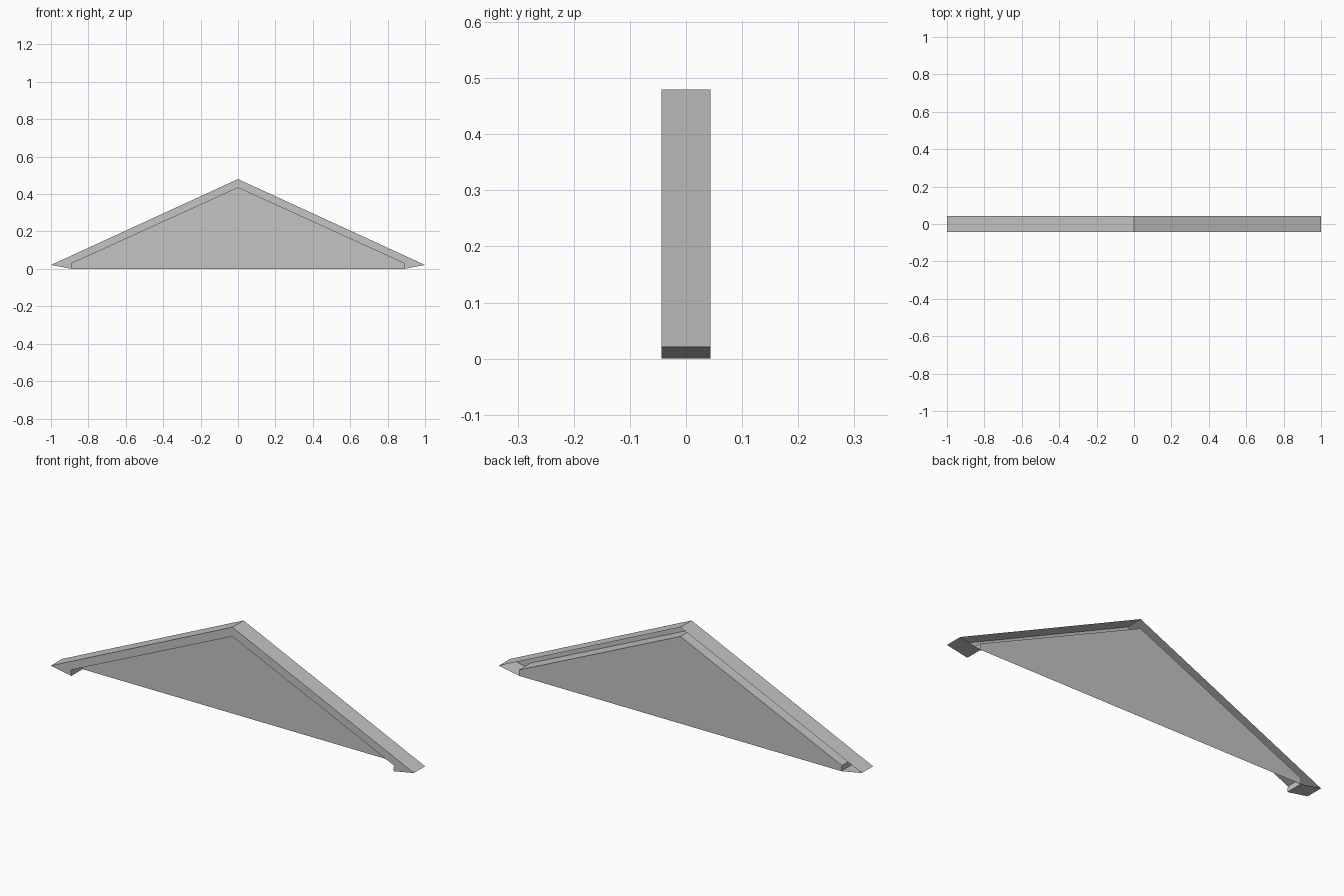
import bpy
import bmesh

if "Cube" in bpy.data.objects:
    bpy.data.objects.remove(bpy.data.objects["Cube"], do_unlink=True)

FRONT, BACK = -0.044, 0.044

grey = bpy.data.materials.new("light_grey")
grey.use_nodes = True
colour = (0.55, 0.55, 0.55, 1.0)
grey.diffuse_color = colour
grey.node_tree.nodes["Principled BSDF"].inputs["Base Color"].default_value = colour


def mirrored(half):
    """Complete a left-to-centre outline with its reflection."""
    return half + [(-x, z) for x, z in reversed(half[:-1])]


def finish(name, bm):
    mesh = bpy.data.meshes.new(name)
    bm.to_mesh(mesh)
    bm.free()
    mesh.materials.append(grey)
    obj = bpy.data.objects.new(name, mesh)
    bpy.context.collection.objects.link(obj)
    return obj


inner = mirrored([(-0.887, 0.0), (-0.89, 0.029), (0.0, 0.434)])
outer = mirrored([(-1.0, 0.021), (0.0, 0.48)])

# Gable rim: a hollow moulding with a front face and walls, open at the back
bm = bmesh.new()
loop = inner + outer[::-1]
front = [bm.verts.new((x, FRONT, z)) for x, z in loop]
back = [bm.verts.new((x, BACK, z)) for x, z in loop]
bm.faces.new(front)
for i in range(len(loop)):
    j = (i + 1) % len(loop)
    bm.faces.new((front[j], front[i], back[i], back[j]))
finish("gable_rim", bm)

# Thin triangular panel closing the opening at the back
bm = bmesh.new()
bm.faces.new([bm.verts.new((x, BACK, z)) for x, z in inner])
finish("gable_panel", bm)
